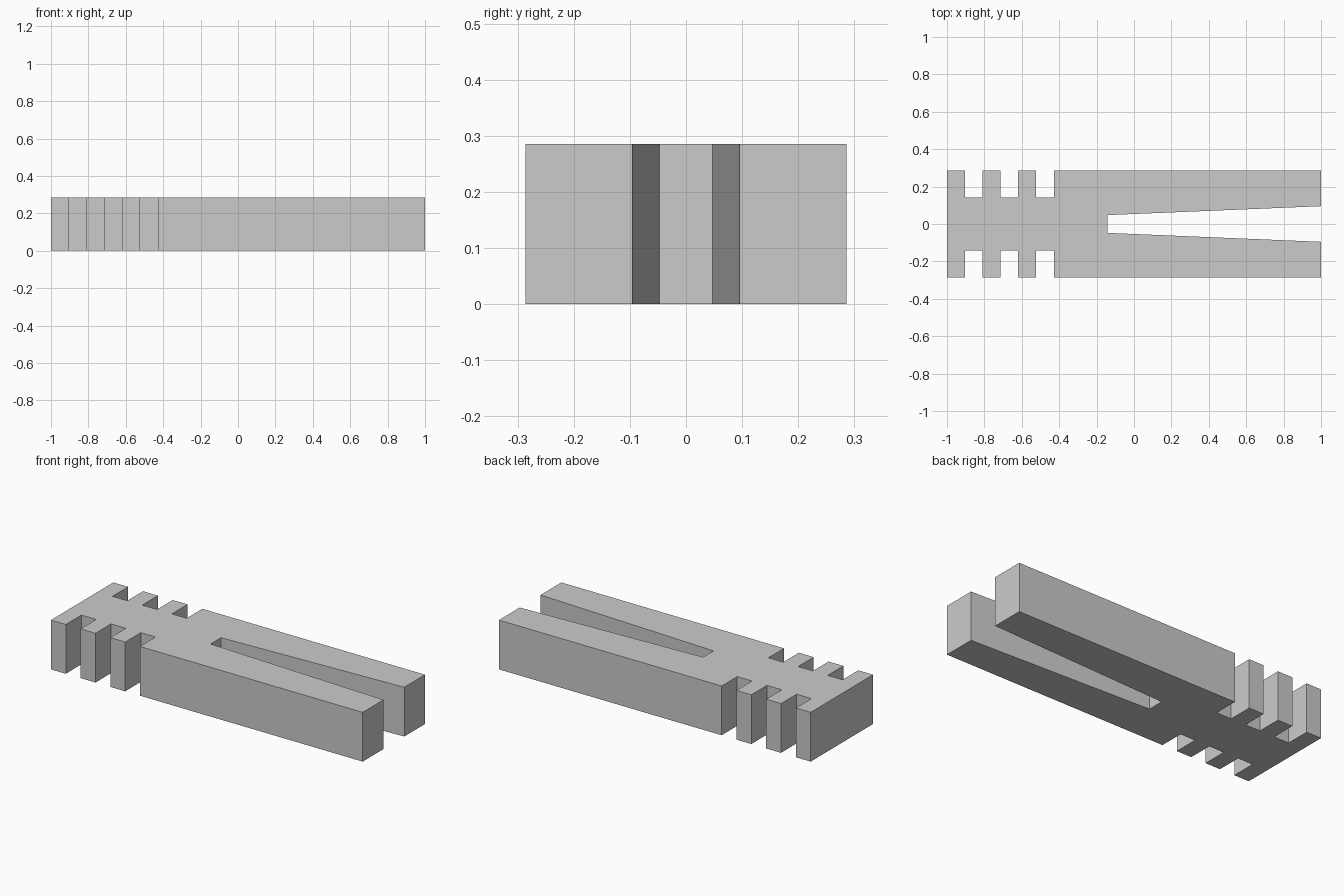
import bpy
import bmesh

if "Cube" in bpy.data.objects:
    bpy.data.objects.remove(bpy.data.objects["Cube"], do_unlink=True)

# Everything sits on a grid of 21 units per half length
UNIT = 1 / 21
HEIGHT = 6 * UNIT

grey = bpy.data.materials.new("plain grey")
grey.use_nodes = True
colour = (0.6, 0.6, 0.6, 1)
grey.diffuse_color = colour
grey.node_tree.nodes["Principled BSDF"].inputs["Base Color"].default_value = colour

# Half outline: notched grip end, plain outer side, tapered slot
side = [(-21, 6)]
for start in (-19, -15, -11):
    side += [(start, 6), (start, 3), (start + 2, 3), (start + 2, 6)]
side += [(21, 6), (21, 2), (-3, 1)]

# Mirror the half across the long axis to close the outline
outline = side + [(x, -y) for x, y in reversed(side)]

# Extrude the outline into the solid peg
bm = bmesh.new()
base = bm.faces.new([bm.verts.new((x * UNIT, y * UNIT, 0)) for x, y in outline])
extruded = bmesh.ops.extrude_face_region(bm, geom=[base], use_keep_orig=True)
top = [v for v in extruded["geom"] if isinstance(v, bmesh.types.BMVert)]
bmesh.ops.translate(bm, verts=top, vec=(0, 0, HEIGHT))
bmesh.ops.recalc_face_normals(bm, faces=bm.faces)

mesh = bpy.data.meshes.new("slotted_peg")
bm.to_mesh(mesh)
bm.free()
mesh.materials.append(grey)
peg = bpy.data.objects.new("slotted_peg", mesh)
bpy.context.collection.objects.link(peg)
